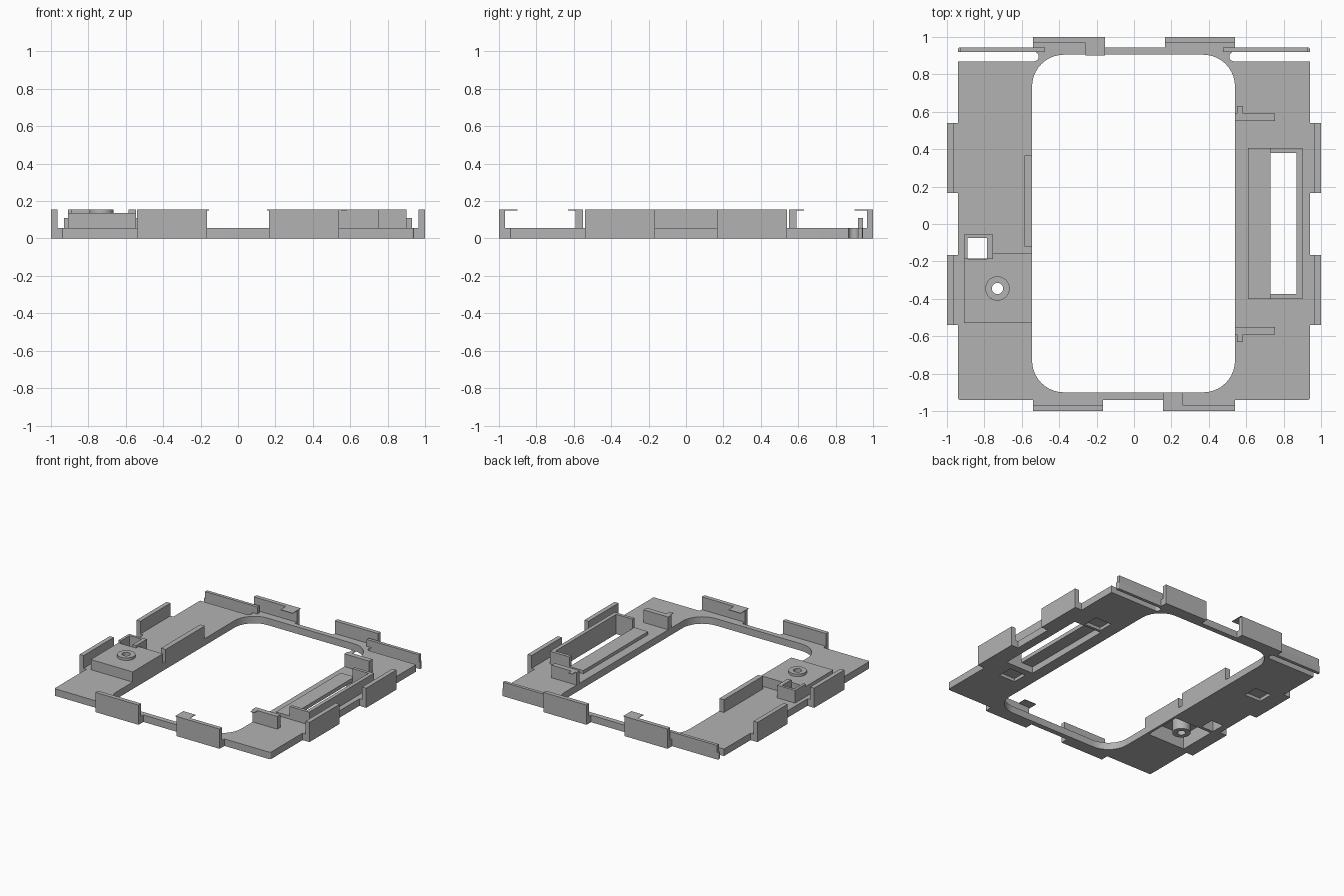
import bpy
import bmesh
from mathutils import Matrix

if "Cube" in bpy.data.objects:
    bpy.data.objects.remove(bpy.data.objects["Cube"], do_unlink=True)

grey = bpy.data.materials.new("plain grey")
grey.use_nodes = True
grey.diffuse_color = (0.45, 0.45, 0.45, 1)
grey.node_tree.nodes["Principled BSDF"].inputs["Base Color"].default_value = grey.diffuse_color

SHEET = 0.055   # plate thickness
TOP = 0.155     # wall height


def finish(name, bm):
    mesh = bpy.data.meshes.new(name)
    bm.to_mesh(mesh)
    bm.free()
    mesh.materials.append(grey)
    obj = bpy.data.objects.new(name, mesh)
    bpy.context.collection.objects.link(obj)
    return obj


def box(name, x, y, z, radius=0):
    """Box from (min, max) ranges in any order, with optional rounded upright edges."""
    x, y, z = sorted(x), sorted(y), sorted(z)
    bm = bmesh.new()
    bmesh.ops.create_cube(bm, size=1)
    for v in bm.verts:
        v.co = [r[1] if c > 0 else r[0] for c, r in zip(v.co, (x, y, z))]
    if radius:
        upright = [e for e in bm.edges if abs(e.verts[0].co.z - e.verts[1].co.z) > 1e-4]
        bmesh.ops.bevel(bm, geom=upright, offset=radius, segments=10,
                        profile=0.5, affect='EDGES')
    return finish(name, bm)


def cylinder(name, x, y, z, radius):
    bm = bmesh.new()
    bmesh.ops.create_cone(bm, cap_ends=True, segments=40, radius1=radius, radius2=radius,
                          depth=z[1] - z[0],
                          matrix=Matrix.Translation((x, y, sum(z) / 2)))
    return finish(name, bm)


def cut(obj, cutters):
    """Subtract the cutters for good, then remove them."""
    for c in cutters:
        c.hide_render = True
        mod = obj.modifiers.new("cut", 'BOOLEAN')
        mod.operation = 'DIFFERENCE'
        mod.solver = 'EXACT'
        mod.object = c
    graph = bpy.context.evaluated_depsgraph_get()
    mesh = bpy.data.meshes.new_from_object(obj.evaluated_get(graph))
    obj.modifiers.clear()
    obj.data = mesh
    for c in cutters:
        bpy.data.objects.remove(c, do_unlink=True)


def smooth(obj):
    bpy.ops.object.select_all(action='DESELECT')
    obj.select_set(True)
    bpy.context.view_layer.objects.active = obj
    bpy.ops.object.shade_smooth_by_angle(angle=0.6)


THROUGH = (-0.1, 0.3)

# Base plate with window, rear slots, openings and underside pockets
plate = box("base_plate", (-0.94, 0.94), (-0.94, 0.945), (0, SHEET), 0.01)
cutters = [box("window_cutter", (-0.545, 0.54), (-0.9, 0.905), THROUGH, 0.17),
           box("tray_cutter", (0.63, 0.87), (-0.375, 0.38), THROUGH),
           box("housing_cutter", (-0.89, -0.565), (-0.51, -0.21), THROUGH),
           box("socket_cutter", (-0.89, -0.785), (-0.185, -0.075), THROUGH)]
for s in (-1, 1):
    cutters.append(box("slot_cutter", (s * 0.51, s * 1.1), (0.87, 0.92), THROUGH, 0.024))
for x, y in ((0.72, -0.49), (0.72, 0.46), (-0.8, 0.42)):
    cutters.append(box("pocket_cutter", (x - 0.07, x + 0.07), (y - 0.06, y + 0.06), (-0.1, 0.025)))
cut(plate, cutters)
smooth(plate)

# Clip walls with ledges on all four sides
for s in (-1, 1):
    for t in (-1, 1):
        span = (t * 0.165, t * 0.54)
        box("side_clip_wall", (s * 0.965, s), span, (0, TOP))
        box("side_clip_ledge", (s * 0.93, s * 0.97), span, (0, SHEET))
        box("end_clip_wall", span, (s * 0.967, s), (0, TOP))
        box("end_clip_ledge", span, (s * 0.93, s * 0.97), (0, SHEET))
    # Thin flap on one clip at each end
    box("clip_flap", (-s * 0.155, -s * 0.26), (s * 0.9, s), (TOP - 0.004, TOP))
    # Raised spring strip at the rear
    box("rear_strip", (s * 0.475, s * 0.93), (0.92, 0.945), (SHEET - 0.01, 0.11))
    # Bracket beside the tray
    box("bracket", (0.54, 0.755), (s * 0.55, s * 0.59), (SHEET - 0.01, TOP))
    box("bracket_flap", (0.55, 0.582), (s * 0.58, s * 0.63), (TOP - 0.004, TOP))

# Tray: raised floor and three tall walls
box("tray_floor", (0.61, 0.73), (-0.4, 0.405), (0.05, 0.08))
box("tray_outer_wall", (0.87, 0.9), (-0.4, 0.405), (0.04, TOP))
for y in ((-0.4, -0.375), (0.38, 0.405)):
    box("tray_end_wall", (0.73, 0.9), y, (0.04, TOP))

# Inner rail beside the window
box("inner_rail", (-0.585, -0.545), (-0.12, 0.365), (0, TOP))

# Hollow housing
housing = box("housing", (-0.91, -0.545), (-0.53, -0.155), (0.04, 0.135))
cut(housing, [box("cavity_cutter", (-0.89, -0.565), (-0.51, -0.21), (-0.1, 0.115)),
              box("corner_cutter", (-1, -0.755), (-0.187, 0), THROUGH),
              cylinder("hole_cutter", -0.73, -0.345, THROUGH, 0.03)])

# Round boss through the housing
boss = cylinder("boss", -0.73, -0.345, (0, TOP), 0.065)
cut(boss, [cylinder("bore_cutter", -0.73, -0.345, THROUGH, 0.03)])
smooth(boss)

# Square socket walls, open towards the housing
socket = box("socket", (-0.91, -0.755), (-0.187, -0.055), (0.04, TOP))
cut(socket, [box("socket_bore_cutter", (-0.89, -0.785), (-0.3, -0.075), THROUGH)])
